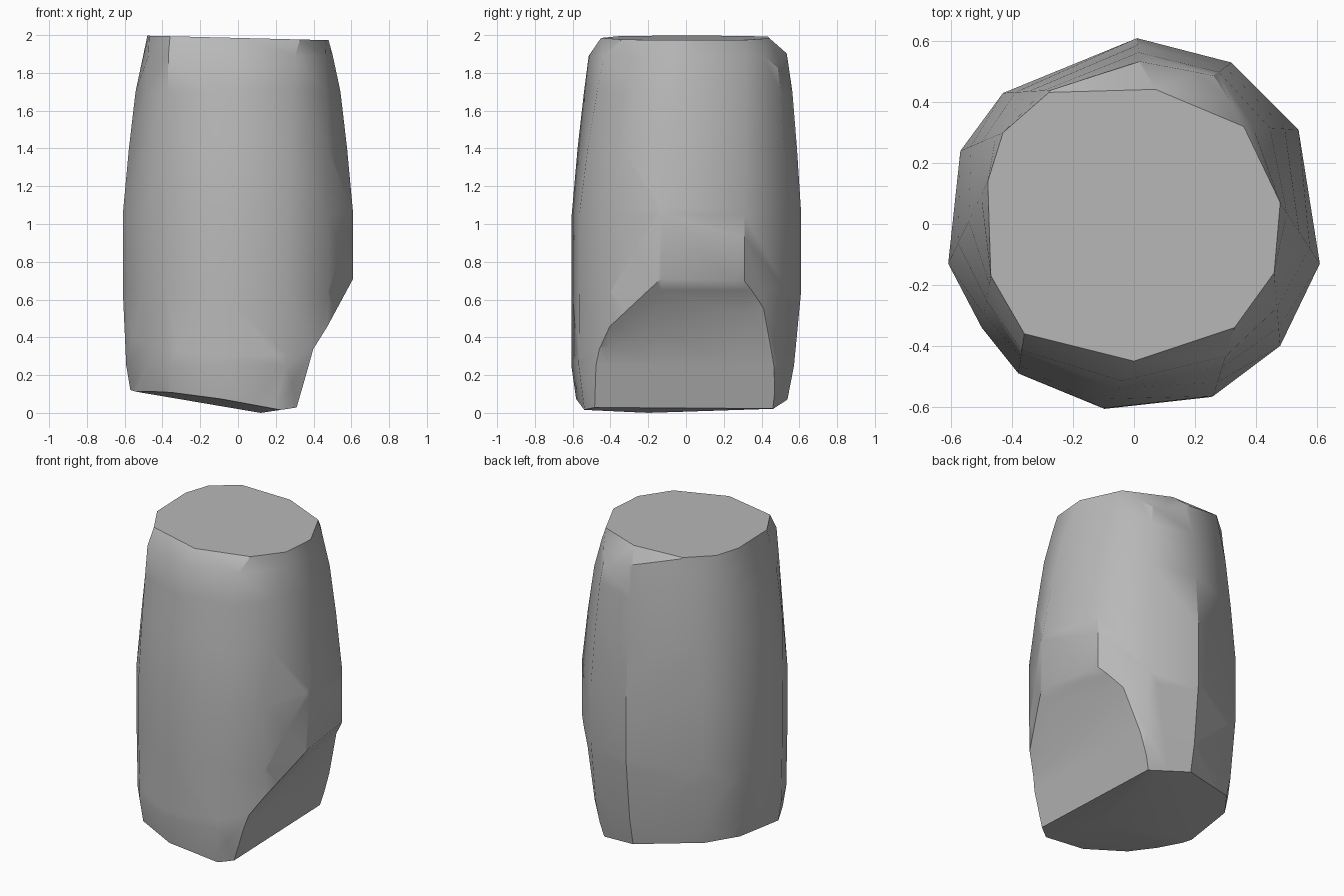
import bpy, bmesh, math
from mathutils import Vector

cube = bpy.data.objects.get("Cube")
if cube:
    bpy.data.objects.remove(cube, do_unlink=True)

# Stone colour
stone = bpy.data.materials.new("grey_stone")
stone.use_nodes = True
grey = (0.48, 0.48, 0.48, 1)
stone.diffuse_color = grey
stone.node_tree.nodes["Principled BSDF"].inputs["Base Color"].default_value = grey

# Outline at the waist and at the top, anticlockwise from the +x side
waist = [(.61, -.13), (.54, .31), (.32, .53), (.01, .61), (-.43, .43), (-.57, .24),
         (-.61, -.13), (-.5, -.34), (-.38, -.49), (-.1, -.605), (.26, -.565), (.48, -.4)]
crown = [(.48, .07), (.36, .32), (.24, .47), (.02, .52), (-.27, .44), (-.43, .3),
         (-.48, .14), (-.47, -.17), (-.36, -.36), (0, -.45), (.33, -.34), (.46, -.16)]

# Height, blend from waist to crown, lag of the front in that blend, scale, shift in y
levels = [(-.15, 0, 0, .86, -.03), (.25, 0, 0, .97, -.02), (.65, 0, 0, 1, 0), (1.05, 0, 0, 1, 0),
          (1.4, .25, .05, 1, 0), (1.7, .52, .1, 1, 0), (1.89, .83, .25, 1, 0), (1.985, 1, 0, 1, 0)]

bm = bmesh.new()
rings = []
for z, blend, lag, scale, shift in levels:
    ring = []
    for w, c in zip(waist, crown):
        amount = blend - lag if w[1] < -.45 else blend
        p = Vector(w).lerp(Vector(c), amount) * scale
        tilt = -.025 * p.x if blend == 1 else 0
        ring.append(bm.verts.new((p.x, p.y + shift, z + tilt)))
    rings.append(ring)

count = len(waist)
for low, high in zip(rings, rings[1:]):
    for i in range(count):
        j = (i + 1) % count
        bm.faces.new((low[i], low[j], high[j], high[i]))
bm.faces.new(rings[-1])
bm.faces.new(reversed(rings[0]))
bmesh.ops.triangulate(bm, faces=[f for f in bm.faces if len(f.verts) == 4])


def slice_mesh(point, normal, clear=False):
    """Cut along a plane, optionally removing what lies beyond it."""
    bmesh.ops.bisect_plane(bm, geom=bm.verts[:] + bm.edges[:] + bm.faces[:], dist=1e-5,
                           plane_co=point, plane_no=Vector(normal).normalized(),
                           clear_outer=clear)


def chop(point, normal):
    """Slice off everything beyond a plane and close the cut."""
    slice_mesh(point, normal, True)
    bmesh.ops.holes_fill(bm, edges=[e for e in bm.edges if e.is_boundary], sides=0)


# Broken lower flank: two facets meeting in a shallow valley
rear_point, rear_normal = Vector((.54, .31, .93)), Vector((1, .037, -.287))
fore_point, fore_normal = Vector((.58, -.22, .65)), Vector((1, .136, -.685))
valley = fore_normal - rear_normal
offset = fore_normal.dot(fore_point) - rear_normal.dot(rear_point)
slice_mesh(rear_point, rear_normal)
slice_mesh(fore_point, fore_normal)
slice_mesh(valley * offset / valley.length_squared, valley)
for v in bm.verts:
    excess = min(rear_normal.dot(v.co - rear_point), fore_normal.dot(v.co - fore_point))
    v.co.x -= max(0, excess)

# Slanted underside facets meeting at the lowest point
for normal in ((-.17, -.1, -1), (-.17, .07, -1), (.15, 0, -1)):
    chop((.12, -.2, 0), normal)
# Worn rear edge and chipped rear corner of the top
chop((0, .44, 1.985), (0, .66, .75))
chip = [Vector(p) for p in ((.02, .5, 1.94), (.24, .46, 1.87), (.36, .32, 1.975))]
normal = (chip[1] - chip[0]).cross(chip[2] - chip[0])
chop(chip[0], normal if normal.z > 0 else -normal)

bmesh.ops.remove_doubles(bm, verts=bm.verts[:], dist=.002)
bmesh.ops.recalc_face_normals(bm, faces=bm.faces[:])

mesh = bpy.data.meshes.new("rock_pillar")
bm.to_mesh(mesh)
bm.free()
mesh.materials.append(stone)
rock = bpy.data.objects.new("rock_pillar", mesh)
bpy.context.collection.objects.link(rock)

# Soft facets, crisp breaks
bpy.ops.object.select_all(action="DESELECT")
rock.select_set(True)
bpy.context.view_layer.objects.active = rock
bpy.ops.object.shade_smooth_by_angle(angle=math.radians(35))
